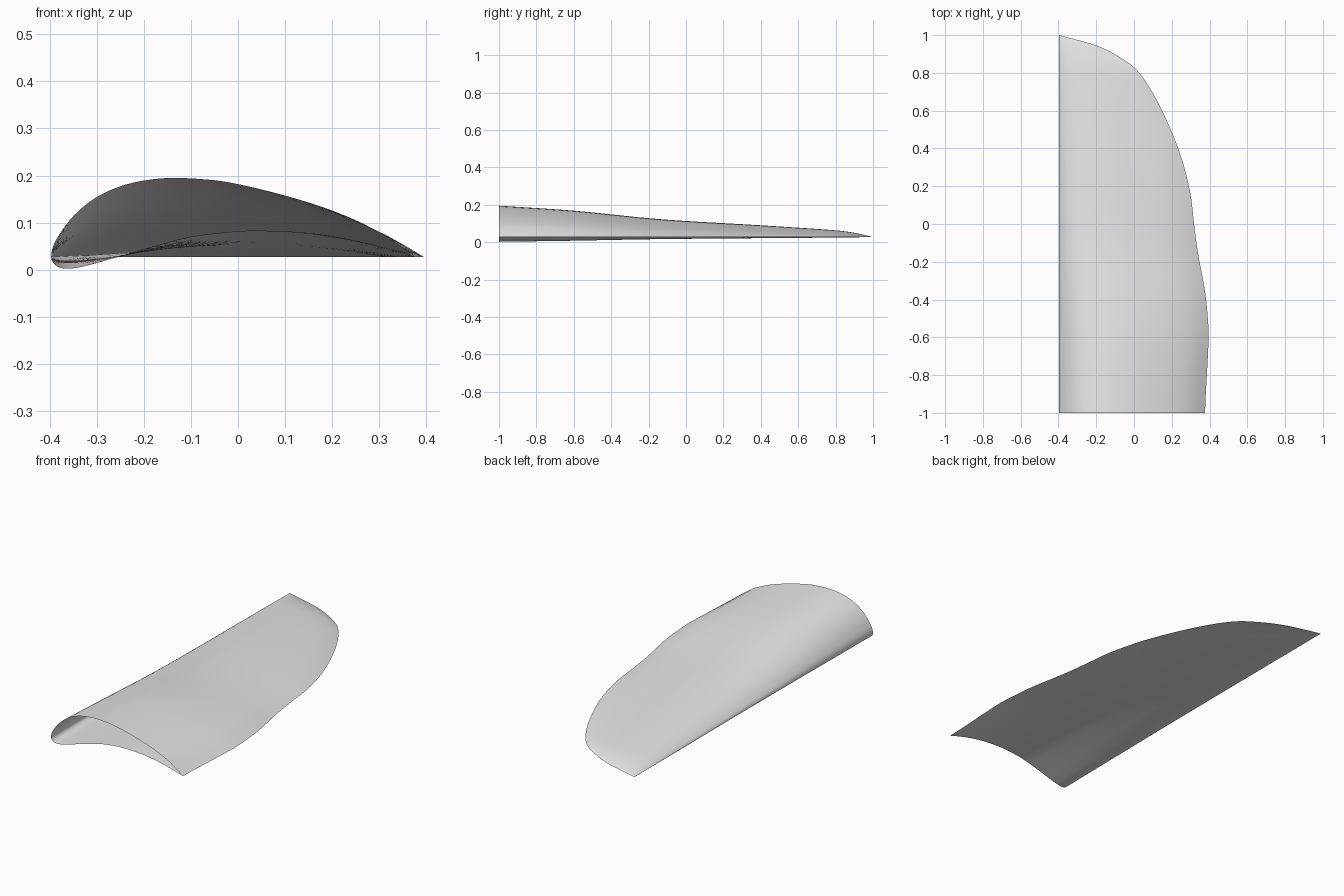
import bpy, bmesh, math

if "Cube" in bpy.data.objects:
    bpy.data.objects.remove(bpy.data.objects["Cube"], do_unlink=True)

LEAD_X, BASE_Z, ROOT_CHORD = -0.397, 0.027, 0.775
ROWS, COLS = 72, 40


def smooth(points, x):
    """Cubic interpolation through sorted (x, value) points."""
    n = len(points)

    def slope(i):
        a, b = points[max(i - 1, 0)], points[min(i + 1, n - 1)]
        return (b[1] - a[1]) / (b[0] - a[0])

    i = 0
    while i < n - 2 and x > points[i + 1][0]:
        i += 1
    (x0, v0), (x1, v1) = points[i], points[i + 1]
    h = x1 - x0
    t = min(max((x - x0) / h, 0), 1)
    return (v0 * (1 + 2 * t) * (1 - t) ** 2 + slope(i) * h * t * (1 - t) ** 2
            + v1 * t * t * (3 - 2 * t) + slope(i + 1) * h * t * t * (t - 1))


# Trailing edge outline (y, x) and crest height along the span (y, z)
trailing = [(-1, .376), (-.9, .38), (-.72, .39), (-.59, .395), (-.5, .391), (-.35, .375),
            (-.15, .338), (0, .318), (.165, .298), (.36, .248), (.555, .17),
            (.71, .09), (.82, .01), (.88, -.07), (.945, -.2), (1, LEAD_X)]
crest = [(-1, .195), (-.6, .168), (-.2, .128), (0, .113), (.4, .09),
         (.8, .063), (.9, .05), (1, BASE_Z)]

# Root section in (square root of chord fraction, height): rounds the nose
upper = [(0, 0), (.15, .048), (.25, .088), (.35, .126), (.44, .151), (.51, .163),
         (.58, .168), (.67, .163), (.72, .154), (.8, .131), (.88, .098),
         (.95, .053), (1, 0)]
lower = [(0, 0), (.12, -.019), (.2, -.025), (.29, -.021), (.39, -.007), (.51, .018),
         (.62, .043), (.72, .055), (.76, .056), (.84, .051), (.91, .036),
         (.97, .014), (1, 0)]


def skin_height(curve, s, scale):
    h = smooth(curve, s)
    return BASE_Z + h * (scale ** 1.5 if h < 0 else scale)


# Loft the open-root shell from root to tip
bm = bmesh.new()
rows = []
for r in range(ROWS):
    y = -1 + 2 * math.sin(math.pi / 2 * r / ROWS)
    chord = smooth(trailing, y) - LEAD_X
    scale = (smooth(crest, y) - BASE_Z) / .168
    ring = []
    for c in range(2 * COLS):
        k = c if c <= COLS else 2 * COLS - c
        s = k / COLS
        curve = upper if c <= COLS else lower
        ring.append(bm.verts.new((LEAD_X + chord * s * s, y, skin_height(curve, s, scale))))
    rows.append(ring)

for a, b in zip(rows, rows[1:]):
    for c in range(2 * COLS):
        d = (c + 1) % (2 * COLS)
        bm.faces.new((a[c], a[d], b[d], b[c]))

# Close the tip to a point at the leading edge
tip = bm.verts.new((LEAD_X, 1, BASE_Z))
last = rows[-1]
for c in range(2 * COLS):
    bm.faces.new((last[c], last[(c + 1) % (2 * COLS)], tip))

bm.normal_update()
if rows[0][COLS // 2].normal.z < 0:
    bmesh.ops.reverse_faces(bm, faces=bm.faces[:])

mesh = bpy.data.meshes.new("wing_shell")
bm.to_mesh(mesh)
bm.free()
wing = bpy.data.objects.new("wing_shell", mesh)
bpy.context.collection.objects.link(wing)

# Plain grey skin
grey = bpy.data.materials.new("light_grey")
grey.use_nodes = True
colour = (0.8, 0.8, 0.8, 1)
grey.diffuse_color = colour
grey.node_tree.nodes["Principled BSDF"].inputs["Base Color"].default_value = colour
mesh.materials.append(grey)

bpy.context.view_layer.objects.active = wing
wing.select_set(True)
bpy.ops.object.shade_smooth_by_angle(angle=math.radians(40))
